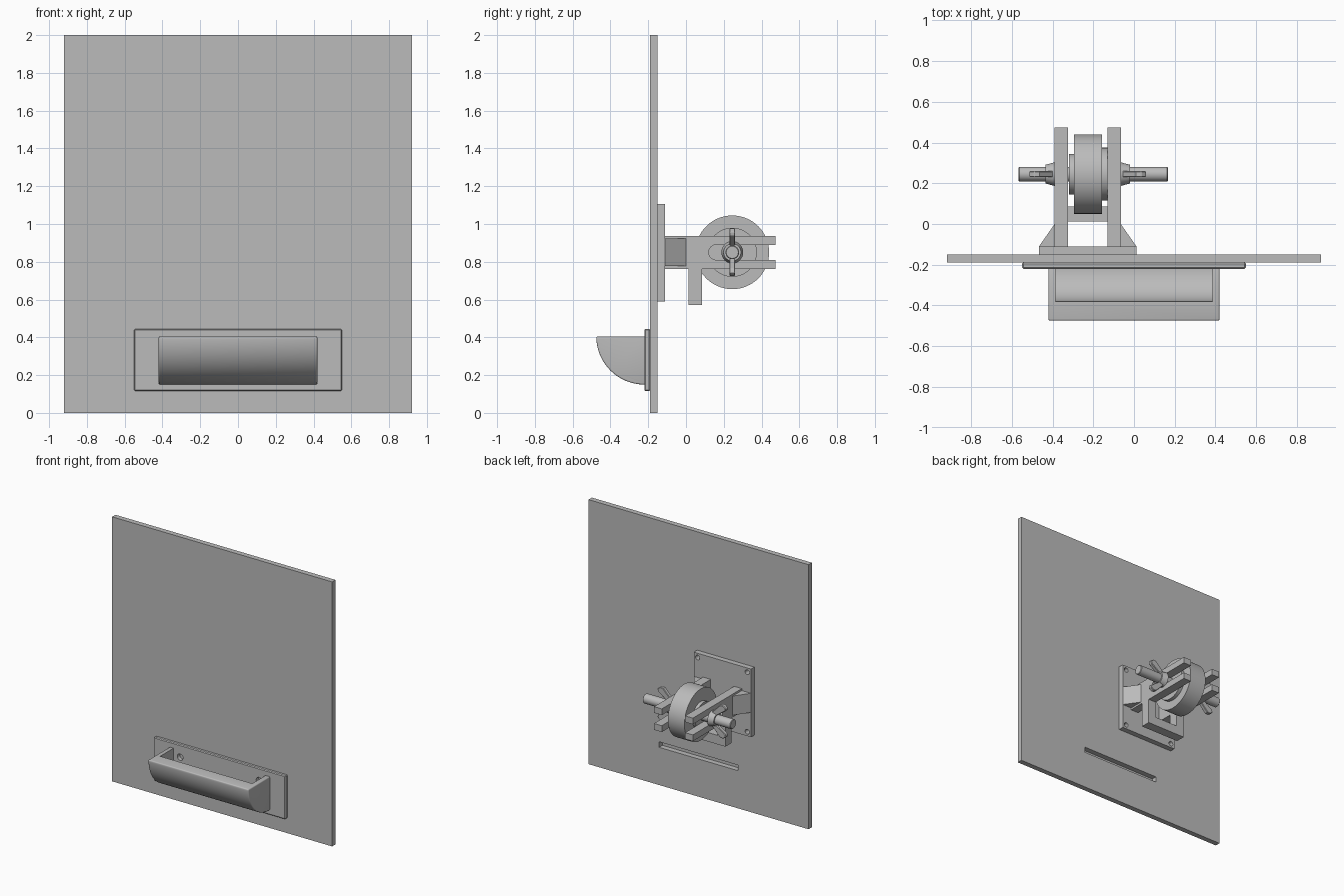
import bpy, bmesh, math
from math import sin, cos, pi

cube = bpy.data.objects.get("Cube")
if cube:
    bpy.data.objects.remove(cube, do_unlink=True)

grey = bpy.data.materials.new("plain_grey")
grey.use_nodes = True
COLOUR = (0.5, 0.5, 0.5, 1)
grey.diffuse_color = COLOUR
grey.node_tree.nodes["Principled BSDF"].inputs["Base Color"].default_value = COLOUR


def activate(ob):
    bpy.ops.object.select_all(action='DESELECT')
    ob.select_set(True)
    bpy.context.view_layer.objects.active = ob


def apply_modifier(ob, mod):
    activate(ob)
    bpy.ops.object.modifier_apply(modifier=mod.name)


def smooth(ob):
    activate(ob)
    bpy.ops.object.shade_smooth_by_angle(angle=math.radians(35))


def extrude(name, pts, lo, hi, axis='x'):
    """Extrude a closed outline: (y, z) along x, or (x, z) along y, or (x, y) along z."""
    place = {'x': lambda a, b, d: (d, a, b),
             'y': lambda a, b, d: (a, d, b),
             'z': lambda a, b, d: (a, b, d)}[axis]
    bm = bmesh.new()
    face = bm.faces.new([bm.verts.new(place(a, b, lo)) for a, b in pts])
    new = bmesh.ops.extrude_face_region(bm, geom=[face])["geom"]
    shift = place(0, 0, hi - lo)
    bmesh.ops.translate(bm, vec=shift, verts=[v for v in new if isinstance(v, bmesh.types.BMVert)])
    bmesh.ops.recalc_face_normals(bm, faces=bm.faces)
    me = bpy.data.meshes.new(name)
    bm.to_mesh(me)
    bm.free()
    me.materials.append(grey)
    ob = bpy.data.objects.new(name, me)
    bpy.context.collection.objects.link(ob)
    return ob


def box(name, x0, x1, y0, y1, z0, z1):
    return extrude(name, [(y0, z0), (y1, z0), (y1, z1), (y0, z1)], x0, x1)


def arc(cx, cy, r, start, end, n):
    return [(cx + r * cos(start + (end - start) * i / n),
             cy + r * sin(start + (end - start) * i / n)) for i in range(n + 1)]


def disc(name, cx, cy, r, lo, hi, axis='x', n=48):
    return extrude(name, arc(cx, cy, r, 0, 2 * pi, n)[:-1], lo, hi, axis)


def cut(ob, *cutters):
    for c in cutters:
        mod = ob.modifiers.new("cut", 'BOOLEAN')
        mod.operation, mod.solver, mod.object = 'DIFFERENCE', 'EXACT', c
        apply_modifier(ob, mod)
        bpy.data.objects.remove(c, do_unlink=True)


def bevel(ob, width, segments=2):
    mod = ob.modifiers.new("bevel", 'BEVEL')
    mod.width, mod.segments, mod.limit_method = width, segments, 'ANGLE'
    mod.angle_limit = math.radians(40)
    apply_modifier(ob, mod)


# Large panel with a thin slot
panel = box("panel", -0.92, 0.92, -0.19, -0.15, 0, 2)
cut(panel, box("slot_cutter", -0.33, 0.33, -0.25, -0.1, 0.285, 0.327))

# Front tray plate with two screw holes
tray_plate = box("tray_plate", -0.55, 0.55, -0.22, -0.19, 0.115, 0.445)
bevel(tray_plate, 0.006, 1)
cut(tray_plate, *[disc("hole_cutter", x, 0.352, 0.024, -0.25, -0.18, 'y', 20)
                  for x in (-0.33, 0.33)])

# Quarter-round tray with a hollow inside
BACK, TOP = -0.22, 0.405
tray = extrude("tray", [(-0.212, TOP)] + arc(BACK, TOP, 0.255, pi, 1.5 * pi, 24)
               + [(-0.212, TOP - 0.255)], -0.42, 0.42)
bevel(tray, 0.012, 3)
hollow = extrude("hollow_cutter", [(-0.18, 0.5), (BACK - 0.16, 0.5)]
                 + arc(BACK, TOP, 0.16, pi, 1.5 * pi, 20) + [(-0.18, TOP - 0.16)],
                 -0.385, 0.385)
cut(tray, hollow)
smooth(tray)

# Mounting plate behind the panel, with corner holes
mount = box("mounting_plate", -0.467, 0.012, -0.15, -0.11, 0.59, 1.105)
cut(mount, *[disc("hole_cutter", x, z, 0.018, -0.17, -0.09, 'y', 16)
             for x in (-0.435, -0.02) for z in (0.622, 1.073)])

# Slotted fork arms with a downward leg, and side gussets
MID = -0.2275           # centre plane between the arms
WHEEL_Y, WHEEL_Z = 0.245, 0.85
fork = ([(-0.11, 0.762), (0.012, 0.762), (0.012, 0.572), (0.085, 0.572), (0.085, 0.762),
         (0.475, 0.762), (0.475, 0.81)]
        + arc(0.16, WHEEL_Z, 0.04, 1.5 * pi, 0.5 * pi, 12)
        + [(0.475, 0.89), (0.475, 0.937), (-0.11, 0.937)])
for side, s in (("left", 1), ("right", -1)):
    near, far = sorted((MID + s * 0.0975, MID + s * 0.1625))
    extrude(side + "_fork_arm", fork, near, far)
    face = MID + s * 0.1625
    extrude(side + "_gusset", [(face, -0.11), (face + s * 0.077, -0.11), (face, 0.0)],
            0.777, 0.922, 'z')
box("lower_crossbar", MID - 0.0975, MID + 0.0975, 0.012, 0.085, 0.572, 0.64)

# Wheel, hubs and axle
for name, r, lo, hi in (("wheel", 0.195, -0.295, -0.157),
                        ("right_hub", 0.1, -0.32, -0.295),
                        ("left_hub", 0.13, -0.157, -0.13),
                        ("axle", 0.036, -0.567, 0.167)):
    ob = disc(name, WHEEL_Y, WHEEL_Z, r, lo, hi, n=64)
    if name == "axle":
        bevel(ob, 0.004, 1)
    smooth(ob)

# Wing nuts on both ends of the axle
for side, s in (("left", 1), ("right", -1)):
    start = MID + s * 0.1625
    bpy.ops.mesh.primitive_cone_add(vertices=32, radius1=0.058, radius2=0.046, depth=0.045,
                                    location=(start + s * 0.0225, WHEEL_Y, WHEEL_Z),
                                    rotation=(0, s * pi / 2, 0))
    nut = bpy.context.object
    nut.name = side + "_wing_nut"
    nut.data.materials.append(grey)
    smooth(nut)
    for where, t in (("upper", 1), ("lower", -1)):
        wing = [(0.008, 0.035), (0.008, 0.054), (0.075, 0.122), (0.1, 0.126),
                (0.124, 0.108), (0.12, 0.088), (0.044, 0.035)]
        ob = extrude(f"{side}_{where}_wing", [(start + s * a, WHEEL_Z + t * b) for a, b in wing],
                     WHEEL_Y - 0.015, WHEEL_Y + 0.015, 'y')
        bevel(ob, 0.004, 1)
